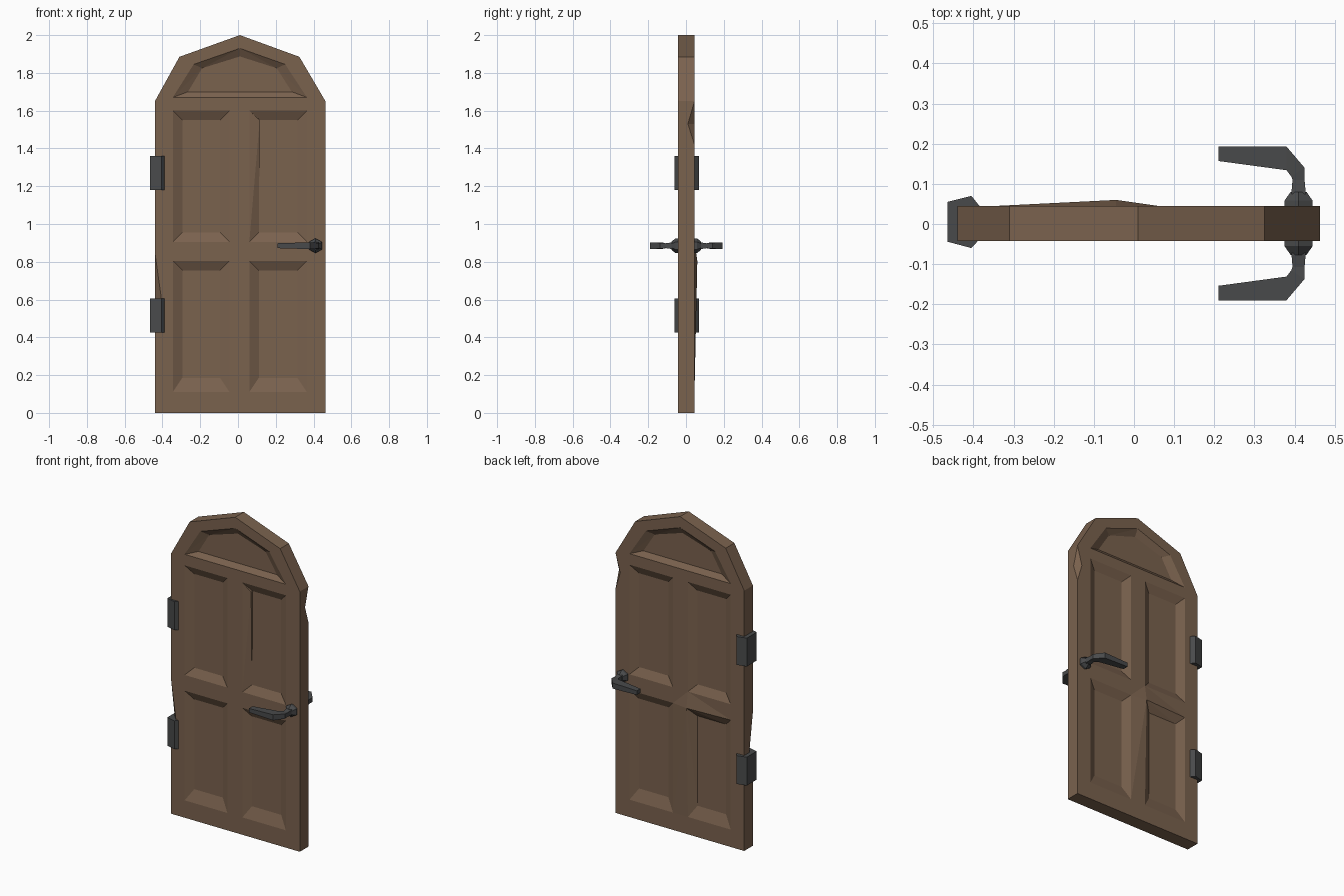
import bpy, bmesh
from mathutils import Vector

if "Cube" in bpy.data.objects:
    bpy.data.objects.remove(bpy.data.objects["Cube"])

FRONT, BACK, DEPTH = -0.042, 0.045, 0.025
MID = (FRONT + BACK) / 2


def material(name, rgb):
    m = bpy.data.materials.new(name)
    m.diffuse_color = (*rgb, 1)
    m.use_nodes = True
    m.node_tree.nodes["Principled BSDF"].inputs["Base Color"].default_value = m.diffuse_color
    return m


wood = material("brown wood", (0.195, 0.122, 0.076))
metal = material("dark metal", (0.066, 0.068, 0.070))


def add_hull(bm, pts):
    """Add the convex solid around the points."""
    part = bmesh.new()
    for p in pts:
        part.verts.new(p)
    bmesh.ops.convex_hull(part, input=part.verts[:])
    bmesh.ops.dissolve_limit(part, angle_limit=0.002, verts=part.verts[:], edges=part.edges[:])
    bmesh.ops.recalc_face_normals(part, faces=part.faces[:])
    tmp = bpy.data.meshes.new("tmp")
    part.to_mesh(tmp)
    part.free()
    bm.from_mesh(tmp)
    bpy.data.meshes.remove(tmp)


def make_object(name, bm, mat):
    me = bpy.data.meshes.new(name)
    bm.to_mesh(me)
    bm.free()
    me.materials.append(mat)
    ob = bpy.data.objects.new(name, me)
    bpy.context.collection.objects.link(ob)
    return ob


# Arched door slab
outline = [(-0.44, 0), (0.463, 0), (0.463, 1.65), (0.325, 1.885),
           (0.01, 2.0), (-0.31, 1.885), (-0.44, 1.65)]
bm = bmesh.new()
add_hull(bm, [(x, y, z) for x, z in outline for y in (FRONT, BACK)])
door = make_object("door_slab", bm, wood)

# Recessed panels: outer and inner outlines in x, z
panels = []
for x0, x1 in ((-0.345, -0.045), (0.06, 0.365)):
    for z0, z1, rise in ((0.905, 1.60, 0.05), (0.11, 0.805, 0.075)):
        a, b, c, d = x0 + 0.05, x1 - 0.05, z0 + rise, z1 - 0.05
        panels.append(([(x0, z0), (x1, z0), (x1, z1), (x0, z1)],
                       [(a, c), (b, c), (b, d), (a, d)]))
panels.append(([(-0.345, 1.67), (0.365, 1.67), (0.25, 1.845), (0.01, 1.93), (-0.235, 1.845)],
               [(-0.265, 1.70), (0.285, 1.70), (0.205, 1.825), (0.01, 1.887), (-0.19, 1.825)]))

bm = bmesh.new()
for outer, inner in panels:
    for face, out in ((FRONT, -1), (BACK, 1)):
        add_hull(bm, [(x, face + o, z) for x, z in outer for o in (0, out * 0.03)]
                 + [(x, face - out * DEPTH, z) for x, z in inner])
# Chipped edges
add_hull(bm, [(0.463, BACK, 1.65), (0.463, BACK, 1.42), (0.463, 0.01, 1.53),
              (0.43, BACK, 1.53), (0.52, 0.1, 1.535)])
add_hull(bm, [(-0.44, FRONT, 0.85), (-0.44, FRONT, 0.45), (-0.44, -0.005, 0.6),
              (-0.405, FRONT, 0.6), (-0.5, -0.1, 0.62)])
cutter = make_object("panel_cutter", bm, wood)
cutter.hide_render = True

mod = door.modifiers.new("panels", 'BOOLEAN')
mod.operation = 'DIFFERENCE'
mod.solver = 'EXACT'
mod.object = cutter
bpy.context.view_layer.update()
cut = bpy.data.meshes.new_from_object(door.evaluated_get(bpy.context.evaluated_depsgraph_get()))
door.modifiers.clear()
door.data = cut
bpy.data.objects.remove(cutter)

# Warped panel corner on the back
bm = bmesh.new()
bm.from_mesh(cut)
bmesh.ops.triangulate(bm, faces=bm.faces[:])
target = Vector((-0.045, BACK, 0.805))
corner = min(bm.verts, key=lambda v: (v.co - target).length)
corner.co.y = 0.06
bm.to_mesh(cut)
bm.free()

# Splintered moulding in the upper right front panel
bm = bmesh.new()
low = FRONT + DEPTH
add_hull(bm, [(0.06, FRONT, 1.6), (0.06, FRONT, 0.905), (0.11, low, 0.955),
              (0.11, low, 1.555), (0.115, low - 0.016, 1.55), (0.115, low, 1.55)])
make_object("splinter", bm, wood)

# Hinges
for name, z in (("lower_hinge", 0.425), ("upper_hinge", 1.18)):
    bm = bmesh.new()
    profile = [(-0.465, -0.044), (-0.405, -0.06), (-0.385, -0.038),
               (-0.385, 0.045), (-0.405, 0.07), (-0.465, 0.055)]
    add_hull(bm, [(x, y, h) for x, y in profile for h in (z, z + 0.18)])
    make_object(name, bm, metal)

# Handles: six-sided rosette and bent lever, mirrored front to back
HX, HZ = 0.41, 0.885
lever = [((0.392, 0.075), (0.428, 0.075), 0.018),
         ((0.395, 0.11), (0.425, 0.11), 0.013),
         ((0.392, 0.118), (0.425, 0.14), 0.015),
         ((0.38, 0.134), (0.38, 0.193), 0.018),
         ((0.21, 0.157), (0.21, 0.193), 0.013)]
hexagon = [(0, 1), (0.9, 0.5), (0.9, -0.5), (0, -1), (-0.9, -0.5), (-0.9, 0.5)]
for name, s in (("front_handle", -1), ("back_handle", 1)):
    bm = bmesh.new()

    def side(y):
        return MID + s * (y - MID)

    add_hull(bm, [(HX + u * r, side(y), HZ + v * r) for u, v in hexagon
                  for y, r in ((0.04, 0.039), (0.058, 0.039), (0.08, 0.022))])
    rings = []
    for (ax, ay), (bx, by), h in lever:
        rings.append([bm.verts.new((x, side(y), HZ + d)) for x, y, d in
                      ((ax, ay, -h), (bx, by, -h), (bx, by, h), (ax, ay, h))])
    faces = [bm.faces.new(rings[0]), bm.faces.new(rings[-1])]
    for p, q in zip(rings, rings[1:]):
        for i in range(4):
            j = (i + 1) % 4
            faces.append(bm.faces.new((p[i], p[j], q[j], q[i])))
    bmesh.ops.recalc_face_normals(bm, faces=faces)
    make_object(name, bm, metal)
